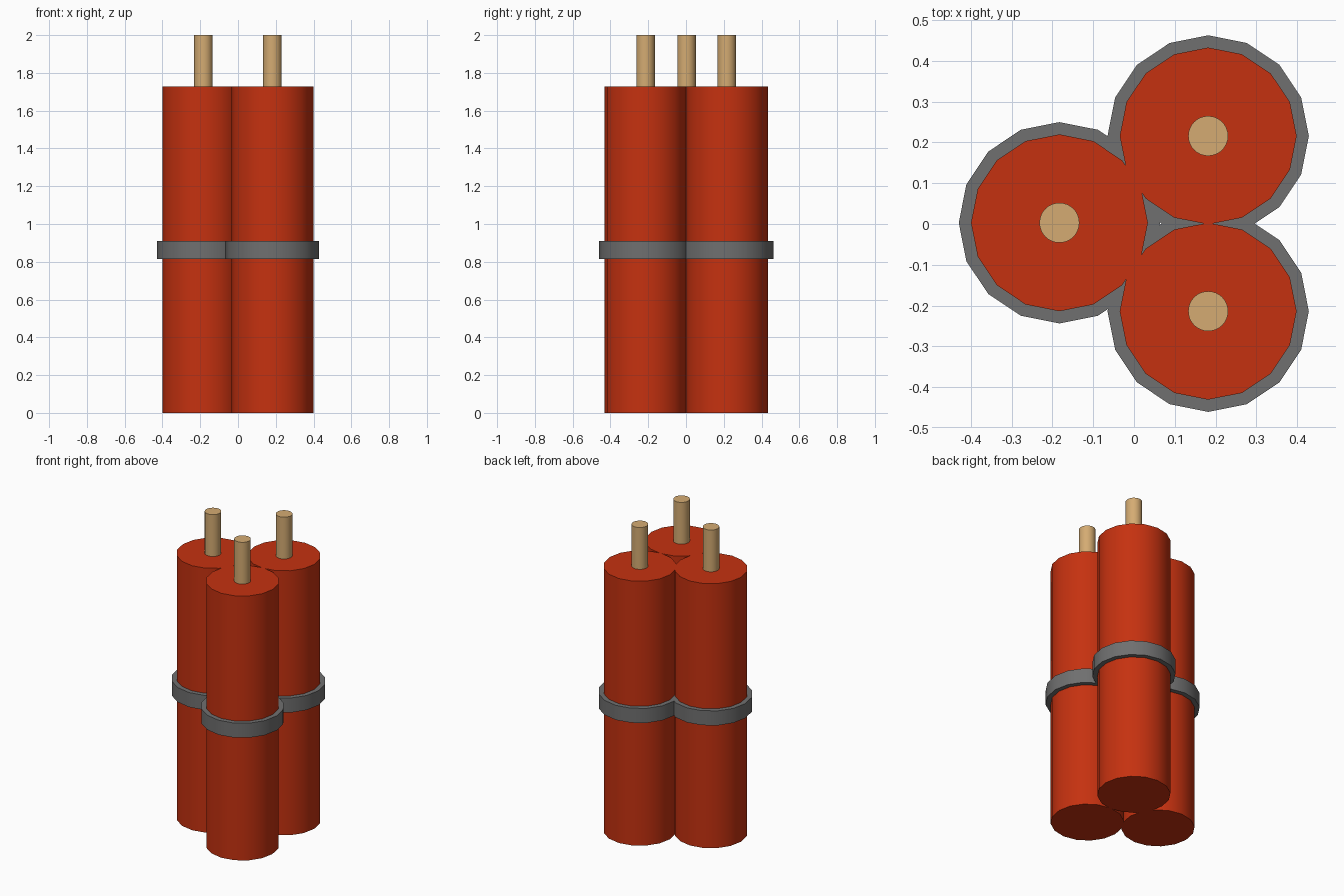
import bpy, math

if "Cube" in bpy.data.objects:
    bpy.data.objects.remove(bpy.data.objects["Cube"])


def material(name, rgb):
    m = bpy.data.materials.new(name)
    m.diffuse_color = (*rgb, 1.0)
    m.use_nodes = True
    m.node_tree.nodes["Principled BSDF"].inputs["Base Color"].default_value = m.diffuse_color
    return m


RED = material("red paper", (0.56, 0.031, 0.005))
GREY = material("grey band", (0.16, 0.16, 0.16))
TAN = material("tan cord", (0.66, 0.41, 0.17))


def cylinder(name, x, y, radius, z0, z1, sides, mat):
    # rotated a quarter turn multiple, so vertices lie on the x and y axes
    bpy.ops.mesh.primitive_cylinder_add(
        vertices=sides, radius=radius, depth=z1 - z0,
        location=(x, y, (z0 + z1) / 2))
    ob = bpy.context.object
    ob.name = name
    ob.data.materials.append(mat)
    bpy.ops.object.shade_smooth_by_angle(angle=math.radians(35))
    return ob


# three bundled sticks, each with a band and a fuse
CENTRES = {"left": (-0.183, 0.003), "back": (0.182, 0.216), "front": (0.182, -0.214)}
for side, (x, y) in CENTRES.items():
    cylinder(side + "_stick", x, y, 0.217, 0.0, 1.727, 16, RED)
    cylinder(side + "_band", x, y, 0.247, 0.815, 0.91, 16, GREY)
    cylinder(side + "_fuse", x, y, 0.049, 1.70, 2.0, 32, TAN)
